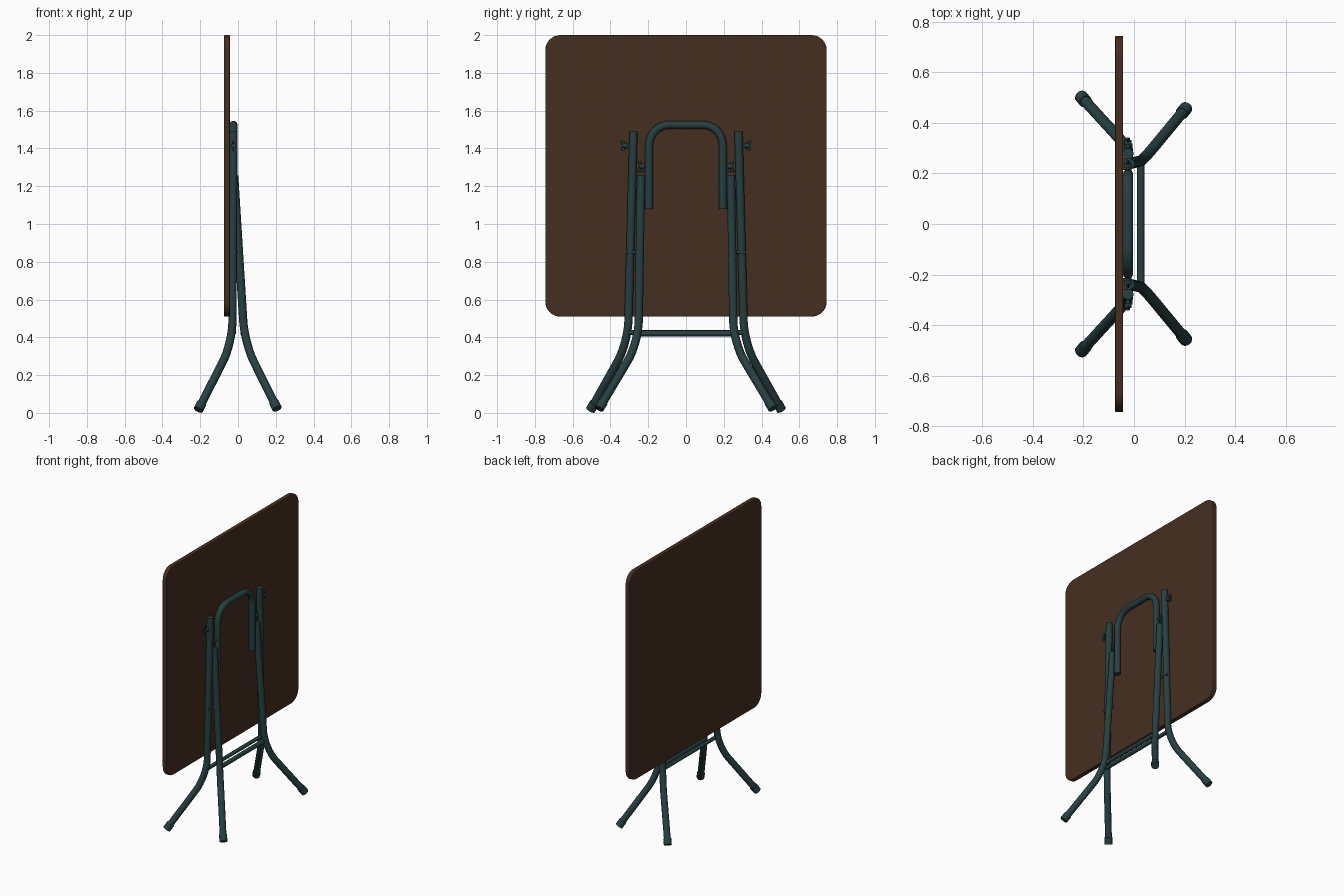
import bpy, bmesh, math
from mathutils import Vector

if "Cube" in bpy.data.objects:
    bpy.data.objects.remove(bpy.data.objects["Cube"])


def material(name, rgb):
    m = bpy.data.materials.new(name)
    m.diffuse_color = (*rgb, 1)
    m.use_nodes = True
    m.node_tree.nodes["Principled BSDF"].inputs["Base Color"].default_value = m.diffuse_color
    return m


WOOD = material("brown_board", (0.06, 0.028, 0.015))
METAL = material("green_metal", (0.02, 0.05, 0.052))


def rounded(points, trim, steps=8):
    """Polyline with each inner corner replaced by a smooth bend."""
    pts = [Vector(p) for p in points]
    out = [pts[0]]
    for a, c, b in zip(pts, pts[1:], pts[2:]):
        p = c + (a - c).normalized() * trim
        q = c + (b - c).normalized() * trim
        for i in range(steps + 1):
            t = i / steps
            # blend of conic weights gives a near-circular bend
            w = 0.75
            d = (1 - t) ** 2 + 2 * w * t * (1 - t) + t * t
            out.append((p * (1 - t) ** 2 + c * (2 * w * t * (1 - t)) + q * t * t) / d)
    return out + [pts[-1]]


def tube(name, points, radius, mat=METAL):
    cu = bpy.data.curves.new(name, 'CURVE')
    cu.dimensions = '3D'
    cu.bevel_depth = radius
    cu.bevel_resolution = 6
    cu.use_fill_caps = True
    sp = cu.splines.new('POLY')
    sp.points.add(len(points) - 1)
    for s, p in zip(sp.points, points):
        s.co = (*p, 1)
    ob = bpy.data.objects.new(name, cu)
    bpy.context.collection.objects.link(ob)
    bpy.ops.object.select_all(action='DESELECT')
    bpy.context.view_layer.objects.active = ob
    ob.select_set(True)
    bpy.ops.object.convert(target='MESH')
    ob = bpy.context.object
    ob.data.materials.clear()
    ob.data.materials.append(mat)
    bpy.ops.object.shade_smooth_by_angle(angle=math.radians(40))
    return ob


def box(name, center, size, mat, bevel=0.0, tilt=0.0):
    bpy.ops.mesh.primitive_cube_add(size=1, location=center)
    ob = bpy.context.object
    ob.name = name
    ob.scale = size
    bpy.ops.object.transform_apply(location=False, rotation=False, scale=True)
    ob.rotation_euler.x = tilt
    ob.data.materials.append(mat)
    if bevel:
        b = ob.modifiers.new("bevel", 'BEVEL')
        b.width, b.segments = bevel, 2
    return ob


# Folded table top: rounded square standing upright
bm = bmesh.new()
R, H, CZ, X0, X1 = 0.08, 0.745, 1.255, -0.075, -0.043
verts = []
for k, (sy, sz) in enumerate([(1, 1), (-1, 1), (-1, -1), (1, -1)]):
    for i in range(9):
        a = math.radians(90 * k + 90 * i / 8)
        verts.append(bm.verts.new((X0, sy * (H - R) + R * math.cos(a),
                                   CZ + sz * (H - R) + R * math.sin(a))))
face = bm.faces.new(verts)
ext = bmesh.ops.extrude_face_region(bm, geom=[face])
bmesh.ops.translate(bm, vec=(X1 - X0, 0, 0),
                    verts=[g for g in ext['geom'] if isinstance(g, bmesh.types.BMVert)])
bmesh.ops.recalc_face_normals(bm, faces=bm.faces)
me = bpy.data.meshes.new("table_top")
bm.to_mesh(me)
bm.free()
top = bpy.data.objects.new("table_top", me)
bpy.context.collection.objects.link(top)
me.materials.append(WOOD)
bev = top.modifiers.new("edge", 'BEVEL')
bev.width, bev.segments, bev.limit_method = 0.005, 2, 'ANGLE'
bev.angle_limit = math.radians(40)


def leg(name, s, points):
    pts = [Vector((x, s * y, z)) for x, y, z in points]
    tube(name, rounded(pts, 0.12), 0.022)
    # rubber foot sleeve
    d = (pts[-2] - pts[-1]).normalized()
    tube(name + "_foot", [pts[-1], pts[-1] + d * 0.045], 0.026)


def wing_nut(name, s, x, y, z):
    tube(name + "_bolt", [(x, s * (y - 0.06), z), (x, s * (y + 0.015), z)], 0.008)
    tube(name + "_hub", [(x, s * (y - 0.012), z), (x, s * (y + 0.008), z)], 0.014)
    for w in (-1, 1):
        box(name + "_wing", (x, s * (y + 0.008), z + w * 0.016),
            (0.008, 0.016, 0.022), METAL, 0.003, -s * w * 0.4)


for s, side in ((-1, "left"), (1, "right")):
    leg("outer_leg_" + side, s,
        [(-0.024, 0.278, 1.49), (-0.03, 0.308, 0.37), (-0.21, 0.505, 0.016)])
    leg("inner_leg_" + side, s,
        [(-0.02, 0.238, 1.255), (0.035, 0.252, 0.37), (0.207, 0.46, 0.022)])
    # Pivot pin joining the two legs
    tube("pivot_pin_" + side, [(-0.01, s * 0.222, 0.85), (-0.015, s * 0.318, 0.85)], 0.009)
    # Fasteners
    wing_nut("wing_nut_upper_" + side, s, -0.024, 0.325, 1.415)
    wing_nut("wing_nut_lower_" + side, s, -0.024, 0.235, 1.305)
    # Small wooden stop behind each inner leg
    box("stop_block_" + side, (-0.035, s * 0.238, 1.262), (0.02, 0.05, 0.03), WOOD, 0.003)

# U-shaped bracket under the top
tube("top_bracket", rounded([(-0.024, -0.195, 1.08), (-0.024, -0.195, 1.525),
                             (-0.024, 0.195, 1.525), (-0.024, 0.195, 1.08)], 0.11), 0.021)

# Cross bars between the legs
tube("inner_cross_bar", [(0.027, -0.25, 0.42), (0.027, 0.25, 0.42)], 0.015)
tube("outer_cross_bar", [(-0.022, -0.305, 0.425), (-0.022, 0.305, 0.425)], 0.013)
